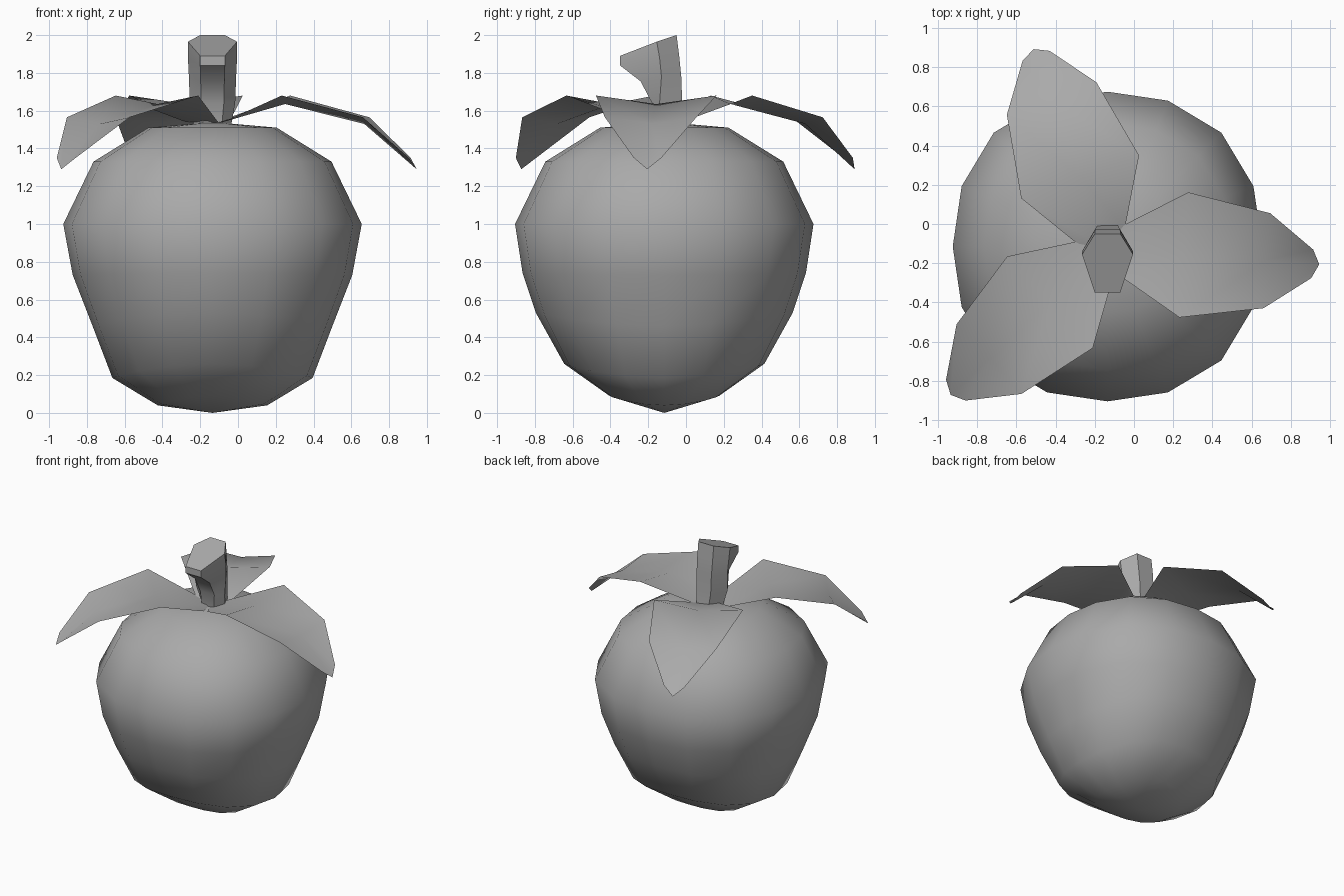
import bpy, bmesh, math
from mathutils import Vector, Matrix

if "Cube" in bpy.data.objects:
    bpy.data.objects.remove(bpy.data.objects["Cube"], do_unlink=True)

grey = bpy.data.materials.new("plain_grey")
grey.use_nodes = True
grey.diffuse_color = (0.4, 0.4, 0.4, 1)
grey.node_tree.nodes["Principled BSDF"].inputs["Base Color"].default_value = (0.4, 0.4, 0.4, 1)


def finish(name, bm, angle, recalc=True):
    """Turn a bmesh into a shaded object."""
    if recalc:
        bmesh.ops.recalc_face_normals(bm, faces=bm.faces)
    mesh = bpy.data.meshes.new(name)
    bm.to_mesh(mesh)
    bm.free()
    mesh.materials.append(grey)
    obj = bpy.data.objects.new(name, mesh)
    bpy.context.collection.objects.link(obj)
    bpy.ops.object.select_all(action='DESELECT')
    obj.select_set(True)
    bpy.context.view_layer.objects.active = obj
    bpy.ops.object.shade_smooth_by_angle(angle=math.radians(angle))
    return obj


def bridge(bm, low, high):
    n = len(low)
    for i in range(n):
        j = (i + 1) % n
        bm.faces.new((low[i], low[j], high[j], high[i]))


# Fruit body: a lathed profile, slightly squared, with lower lobes along x
SIDES = 16
CENTRE = Vector((-0.135, -0.115, 0))
# radius, height, lobe drop, lobe inset
profile = [(0.29, 0.09, 0.05, 0), (0.53, 0.26, 0.075, 0), (0.68, 0.53, 0.07, 0.045),
           (0.75, 0.74, 0.01, 0.01), (0.79, 1.0, 0, 0), (0.63, 1.33, 0, 0), (0.34, 1.51, 0, 0)]
bm = bmesh.new()
rings = []
for radius, height, drop, inset in profile:
    ring = []
    for i in range(SIDES):
        a = math.tau * i / SIDES
        lobe = math.cos(a) ** 2
        r = (radius - inset * lobe) * (1 + 0.04 * math.sin(2 * a) ** 2)
        ring.append(bm.verts.new(CENTRE + Vector((r * math.cos(a), r * math.sin(a), height - drop * lobe))))
    rings.append(ring)
for low, high in zip(rings, rings[1:]):
    bridge(bm, low, high)
for ring, z in ((rings[0], 0.0), (rings[-1], 1.54)):
    pole = bm.verts.new(CENTRE + Vector((0, 0, z)))
    for i in range(SIDES):
        bm.faces.new((ring[i], ring[(i + 1) % SIDES], pole))
finish("fruit_body", bm, 80)

# Leaves: creased sheets, each row is (edge distance, half width, edge height, mid distance, mid height)
rows = [(0.07, 0.125, 1.54, 0.0, 1.53), (0.395, 0.32, 1.68, 0.39, 1.635),
        (0.82, 0.243, 1.565, 0.81, 1.53), (1.052, 0.073, 1.35, 1.088, 1.29)]
for name, angle in (("leaf_left", -4), ("leaf_back", 110), ("leaf_right", 223)):
    bm = bmesh.new()
    strips = [[bm.verts.new(p) for p in ((d, -w, z), (md, 0, mz), (d, w, z))]
              for d, w, z, md, mz in rows]
    for a, b in zip(strips, strips[1:]):
        for k in range(2):
            bm.faces.new((a[k], b[k], b[k + 1], a[k + 1]))
    place = Matrix.Translation((-0.14, -0.13, 0)) @ Matrix.Rotation(math.radians(angle), 4, 'Z')
    bm.transform(place)
    finish(name, bm, 60, recalc=False)

# Stem: six-sided column whose top flares forward; (y, z) for the front, side and back corners
levels = [((-0.17, 1.50), (-0.10, 1.50), (0.0, 1.50)),
          ((-0.18, 1.64), (-0.14, 1.64), (-0.02, 1.64)),
          ((-0.24, 1.755), (-0.13, 1.78), (-0.025, 1.78)),
          ((-0.35, 1.84), (-0.14, 1.88), (-0.035, 1.88)),
          ((-0.35, 1.89), (-0.155, 1.965), (-0.05, 2.0))]
widths = (0.095, 0.12, 0.125, 0.13, 0.13)
bm = bmesh.new()
rings = []
for (front, side, back), w in zip(levels, widths):
    corners = ((-0.5, front), (0.5, front), (1, side), (0.5, back), (-0.5, back), (-1, side))
    rings.append([bm.verts.new((-0.135 + s * w, y, z)) for s, (y, z) in corners])
for low, high in zip(rings, rings[1:]):
    bridge(bm, low, high)
bm.faces.new(rings[0])
bm.faces.new(rings[-1])
finish("stem", bm, 40)
